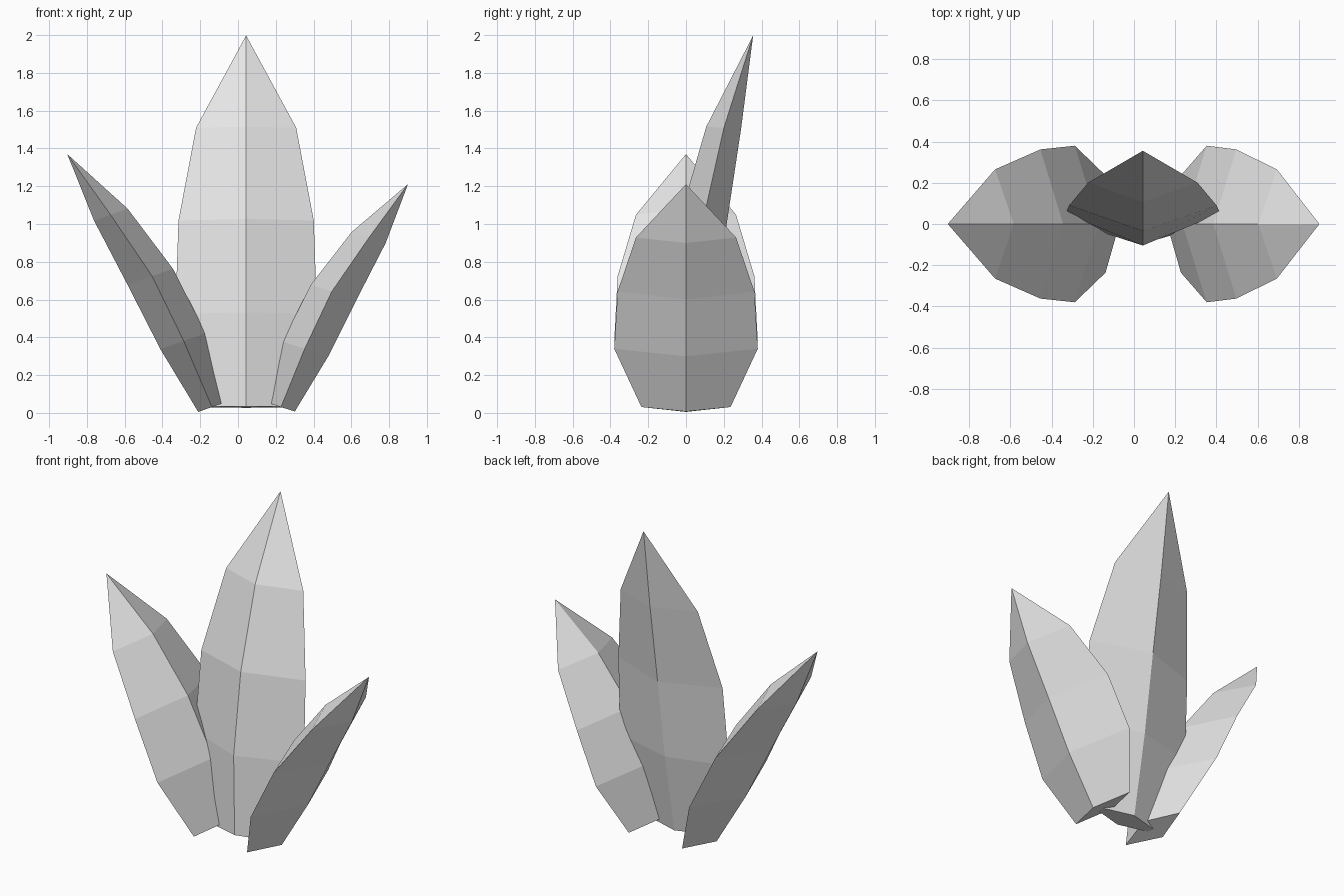
import bpy
import bmesh
from math import radians
from mathutils import Matrix, Vector

cube = bpy.data.objects.get("Cube")
if cube:
    bpy.data.objects.remove(cube, do_unlink=True)

# Single pale grey colour
GREY = (0.8, 0.8, 0.8, 1)
mat = bpy.data.materials.new("pale_grey")
mat.use_nodes = True
mat.diffuse_color = GREY
mat.node_tree.nodes["Principled BSDF"].inputs["Base Color"].default_value = GREY

# Leaf rings from base up: half width, edge depth, inner ridge, outer ridge
SIDE_RINGS = [(0.236, 0, -0.071, 0.077), (0.38, 0.024, -0.1, 0.155),
              (0.362, 0.067, -0.05, 0.205), (0.265, 0.166, 0.07, 0.259)]
CENTRE_RINGS = [(0.262, 0, -0.075, 0.075), (0.375, 0.043, -0.112, 0.138),
                (0.358, 0.055, -0.07, 0.182), (0.265, 0.138, 0.044, 0.229)]


def leaf(name, rings, tip_depth, length, base, turn, tilt):
    """Diamond-section leaf with evenly spaced rings and a pointed tip."""
    bm = bmesh.new()
    loops = []
    for i, (half, edge, inner, outer) in enumerate(rings):
        z = length * i / len(rings)
        section = [(0, inner), (half, edge), (0, outer), (-half, edge)]
        loops.append([bm.verts.new((x, y, z)) for x, y in section])
    tip = bm.verts.new((0, tip_depth, length))
    bm.faces.new(loops[0][::-1])
    for k in range(4):
        n = (k + 1) % 4
        for low, high in zip(loops, loops[1:]):
            bm.faces.new((low[k], low[n], high[n], high[k]))
        bm.faces.new((loops[-1][k], loops[-1][n], tip))
    bm.transform(Matrix.Translation(Vector(base))
                 @ Matrix.Rotation(radians(turn), 4, 'Z')
                 @ Matrix.Rotation(radians(-tilt), 4, 'X'))
    bmesh.ops.recalc_face_normals(bm, faces=bm.faces)
    mesh = bpy.data.meshes.new(name)
    bm.to_mesh(mesh)
    bm.free()
    mesh.materials.append(mat)
    obj = bpy.data.objects.new(name, mesh)
    bpy.context.collection.objects.link(obj)


# Tall leaf at the back, flanked by two spreading leaves
leaf("centre_leaf", CENTRE_RINGS, 0.265, 1.985, (0.043, -0.02, 0.031), 0, 3.2)
leaf("left_leaf", SIDE_RINGS, 0.275, 1.33, (0.2275, 0, 0.031), -90, 18)
leaf("right_leaf", SIDE_RINGS, 0.275, 1.518, (-0.138, 0, 0.031), 90, 19.5)
